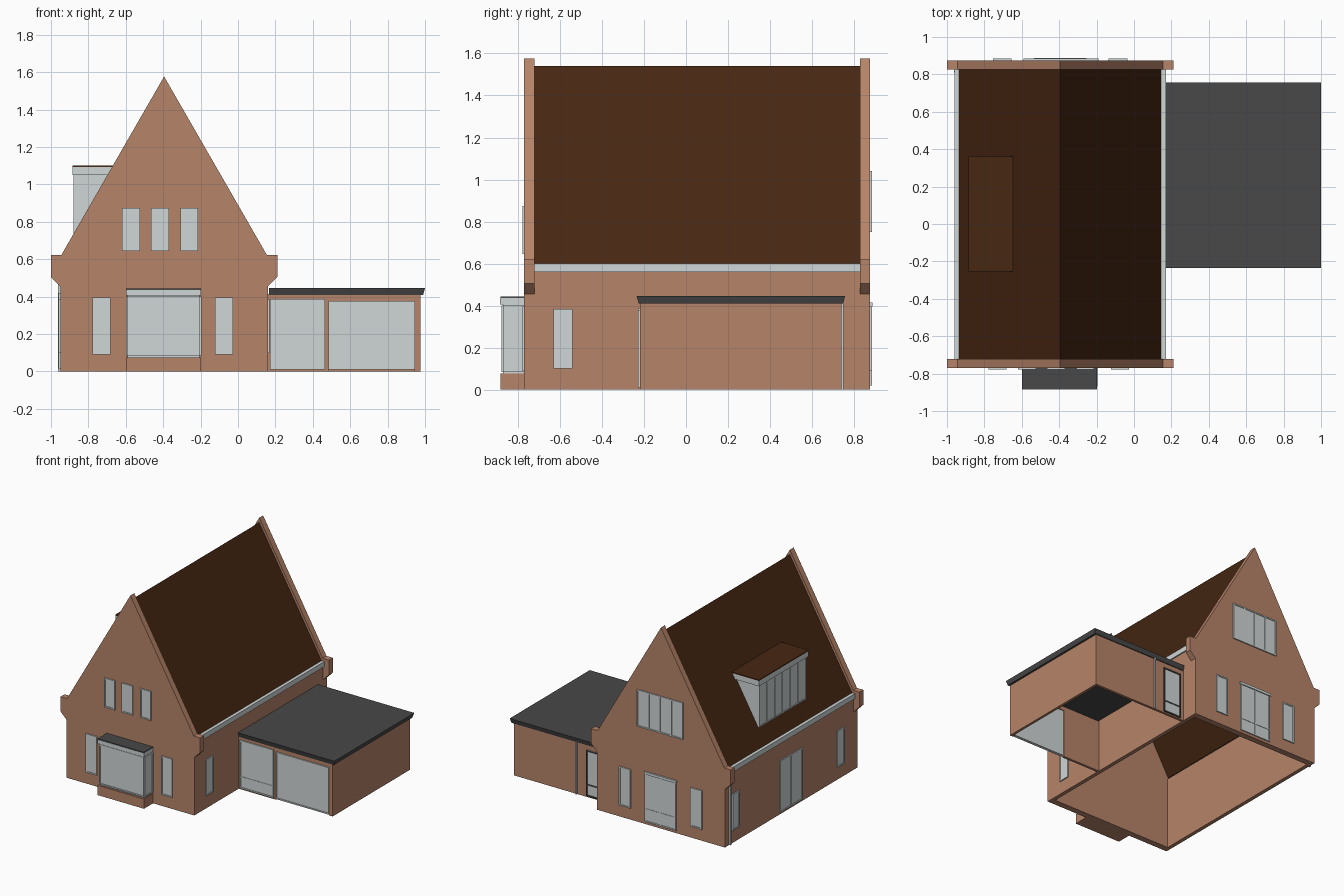
import bpy, bmesh
from mathutils import Vector

if "Cube" in bpy.data.objects:
    bpy.data.objects.remove(bpy.data.objects["Cube"])


def material(name, r, g, b):
    m = bpy.data.materials.new(name)
    m.use_nodes = True
    m.diffuse_color = (r, g, b, 1)
    m.node_tree.nodes["Principled BSDF"].inputs["Base Color"].default_value = (r, g, b, 1)
    return m


BRICK = material("brick", 0.47, 0.23, 0.14)
TILE = material("brown_roof_tile", 0.062, 0.02, 0.006)
PALE = material("pale_grey", 0.63, 0.67, 0.67)
FELT = material("dark_grey_roofing", 0.065, 0.065, 0.065)


def finish(name, bm, *mats):
    bmesh.ops.recalc_face_normals(bm, faces=bm.faces)
    mesh = bpy.data.meshes.new(name)
    bm.to_mesh(mesh)
    bm.free()
    for m in mats:
        mesh.materials.append(m)
    obj = bpy.data.objects.new(name, mesh)
    bpy.context.collection.objects.link(obj)
    return obj


def boxes(name, mat, *spans):
    """Joined boxes, each given as (x0, x1), (y0, y1), (z0, z1)."""
    bm = bmesh.new()
    for span in spans:
        verts = bmesh.ops.create_cube(bm, size=1)["verts"]
        for v in verts:
            v.co = Vector([s[0] if c < 0 else s[1] for c, s in zip(v.co, span)])
    return finish(name, bm, mat)


def prism(name, mat, profile, y0, y1):
    """Extrude an x-z profile along y."""
    bm = bmesh.new()
    face = bm.faces.new([bm.verts.new((x, y0, z)) for x, z in profile])
    new = bmesh.ops.extrude_face_region(bm, geom=[face])["geom"]
    moved = [g for g in new if isinstance(g, bmesh.types.BMVert)]
    bmesh.ops.translate(bm, verts=moved, vec=(0, y1 - y0, 0))
    return finish(name, bm, mat)


def window(name, axis, wall, out, u, z, panes=1, rail=None, trim=PALE):
    """Pane and raised frame on a wall; axis is the wall normal, out its sign."""
    def part(us, zs, depth):
        d = sorted((wall - out * 0.004, wall + out * depth))
        return (us, d, zs) if axis == "y" else (d, us, zs)
    t = 0.01
    frame = [part((c - t / 2, c + t / 2), z, 0.009)
             for c in (u[0] + t / 2 + i * (u[1] - u[0] - t) / panes for i in range(panes + 1))]
    frame += [part(u, (z[0], z[0] + t), 0.009), part(u, (z[1] - t, z[1]), 0.009)]
    if rail:
        frame.append(part(u, (rail - t / 2, rail + t / 2), 0.007))
    boxes(name + "_frame", trim, *frame)
    boxes(name + "_pane", PALE, part(u, z, 0.004))


# House layout
MID, HALF = -0.395, 0.555
LEFT, RIGHT = MID - HALF, MID + HALF
FRONT, BACK, THICK = -0.77, 0.875, 0.048
EAVE, RIDGE = 0.575, 1.54
INNER = (FRONT + THICK, BACK - THICK)

# Stepped gable walls
side = [(HALF, 0), (HALF, 0.455), (HALF + 0.05, 0.505), (HALF + 0.05, 0.622), (HALF - 0.005, 0.622)]
gable = [(MID + x, z) for x, z in side] + [(MID, 1.577)] + [(MID - x, z) for x, z in reversed(side)]
prism("front_gable", BRICK, gable, FRONT, INNER[0])
prism("back_gable", BRICK, gable, INNER[1], BACK)

# Side walls, gutters and main roof shell
boxes("side_walls", BRICK,
      ((LEFT, LEFT + 0.03), INNER, (0, 0.565)),
      ((RIGHT - 0.03, RIGHT), INNER, (0, 0.565)))
boxes("gutters", PALE,
      ((LEFT - 0.01, LEFT + 0.02), INNER, (0.56, 0.6)),
      ((RIGHT - 0.02, RIGHT + 0.01), INNER, (0.56, 0.6)))
prism("main_roof", TILE,
      [(RIGHT, EAVE), (MID, RIDGE), (LEFT, EAVE), (LEFT + 0.025, EAVE), (MID, RIDGE - 0.045),
       (RIGHT - 0.025, EAVE)], *INNER)

# Dormer on the left slope
DY = (-0.24, 0.345)
prism("dormer_body", PALE, [(-0.87, 0.7), (-0.87, 1.056), (-0.66, 1.056)], *DY)
boxes("dormer_fascia", PALE, ((-0.885, -0.655), (-0.255, 0.36), (1.05, 1.092)))
boxes("dormer_roof", TILE, ((-0.885, -0.645), (-0.255, 0.36), (1.092, 1.1)))
window("dormer_window", "x", -0.87, -1, DY, (0.72, 1.05), panes=6)

# Front windows
for i, x in enumerate((-0.572, -0.417, -0.26)):
    window(f"front_upper_window_{i + 1}", "y", FRONT, -1, (x - 0.047, x + 0.047), (0.645, 0.875))
for name, x in (("right", -0.73), ("left", -0.075)):
    window(f"front_{name}_window", "y", FRONT, -1, (x - 0.047, x + 0.047), (0.09, 0.395))

# Bay window
BX, BY = (-0.59, -0.205), -0.87
boxes("bay_base", BRICK, ((-0.6, -0.198), (-0.883, FRONT), (0, 0.076)))
boxes("bay_glazing", PALE,
      (BX, (BY, BY + 0.015), (0.076, 0.41)),
      ((BX[0], BX[0] + 0.015), (BY, FRONT), (0.076, 0.41)),
      ((BX[1] - 0.015, BX[1]), (BY, FRONT), (0.076, 0.41)))
window("bay_front", "y", BY, -1, BX, (0.085, 0.4))
for name, x, out in (("right", BX[0], -1), ("left", BX[1], 1)):
    window(f"bay_{name}", "x", x, out, (BY, FRONT), (0.085, 0.4))
boxes("bay_fascia", PALE, ((-0.6, -0.198), (-0.885, FRONT), (0.405, 0.436)))
boxes("bay_roof", FELT, ((-0.6, -0.198), (-0.883, FRONT), (0.436, 0.443)))

# Back windows and door
window("back_upper_window", "y", BACK, 1, (-0.59, -0.19), (0.75, 1.04), panes=4)
for name, x in (("right", -0.705), ("left", -0.085)):
    window(f"back_{name}_window", "y", BACK, 1, (x - 0.05, x + 0.05), (0.09, 0.395))
window("back_door", "y", BACK, 1, (-0.53, -0.26), (0.02, 0.41), panes=2, rail=0.12)
boxes("back_door_lintel", PALE, ((-0.535, -0.255), (BACK, 0.887), (0.395, 0.415)))

# Side windows, side door and drainpipe
window("left_window", "x", RIGHT, 1, (-0.63, -0.54), (0.1, 0.385))
window("right_front_window", "x", LEFT, -1, (-0.6, -0.51), (0.1, 0.385))
window("right_back_window", "x", LEFT, -1, (0.7, 0.79), (0.1, 0.385))
window("right_side_door", "x", LEFT, -1, (-0.08, 0.2), (0.015, 0.42), panes=2)
boxes("drainpipe", PALE, ((LEFT - 0.012, LEFT), (0.81, 0.822), (0, 0.56)))

# Garage with open floor
GX, GY, GZ = (RIGHT, 0.975), (-0.22, 0.74), 0.415
W = 0.02
boxes("garage_walls", BRICK,
      ((GX[1] - W, GX[1]), GY, (0, GZ)),
      (GX, (GY[1] - W, GY[1]), (0, GZ)),
      ((GX[0], 0.485), (GY[0], GY[0] + W), (0, GZ)),
      ((0.945, GX[1] - W), (GY[0], GY[0] + W), (0, GZ)),
      ((0.485, 0.945), (GY[0], GY[0] + W), (0.378, GZ)))
boxes("garage_door", PALE, ((0.485, 0.945), (GY[0] + 0.002, GY[0] + 0.014), (0.01, 0.378)))
window("garage_door_trim", "y", GY[0], -1, (0.485, 0.945), (0.01, 0.378))
window("passage_front_door", "y", GY[0], -1, (0.172, 0.465), (0.01, 0.388), rail=0.1)
window("passage_back_door", "y", GY[1], 1, (0.19, 0.345), (0.01, 0.37), rail=0.1, trim=FELT)
boxes("garage_back_pipe", PALE, ((0.425, 0.435), (GY[1], GY[1] + 0.01), (0, GZ)))

# Flat garage roof, narrower along its lower edge
bm = bmesh.new()
bmesh.ops.create_cube(bm, size=1)
for v in bm.verts:
    inset = 0.01 if v.co.z < 0 else 0
    v.co = Vector((1.0 - inset if v.co.x > 0 else RIGHT + 0.005,
                   0.757 - inset if v.co.y > 0 else -0.235 + inset,
                   0.446 if v.co.z > 0 else 0.41))
finish("garage_roof", bm, FELT)
